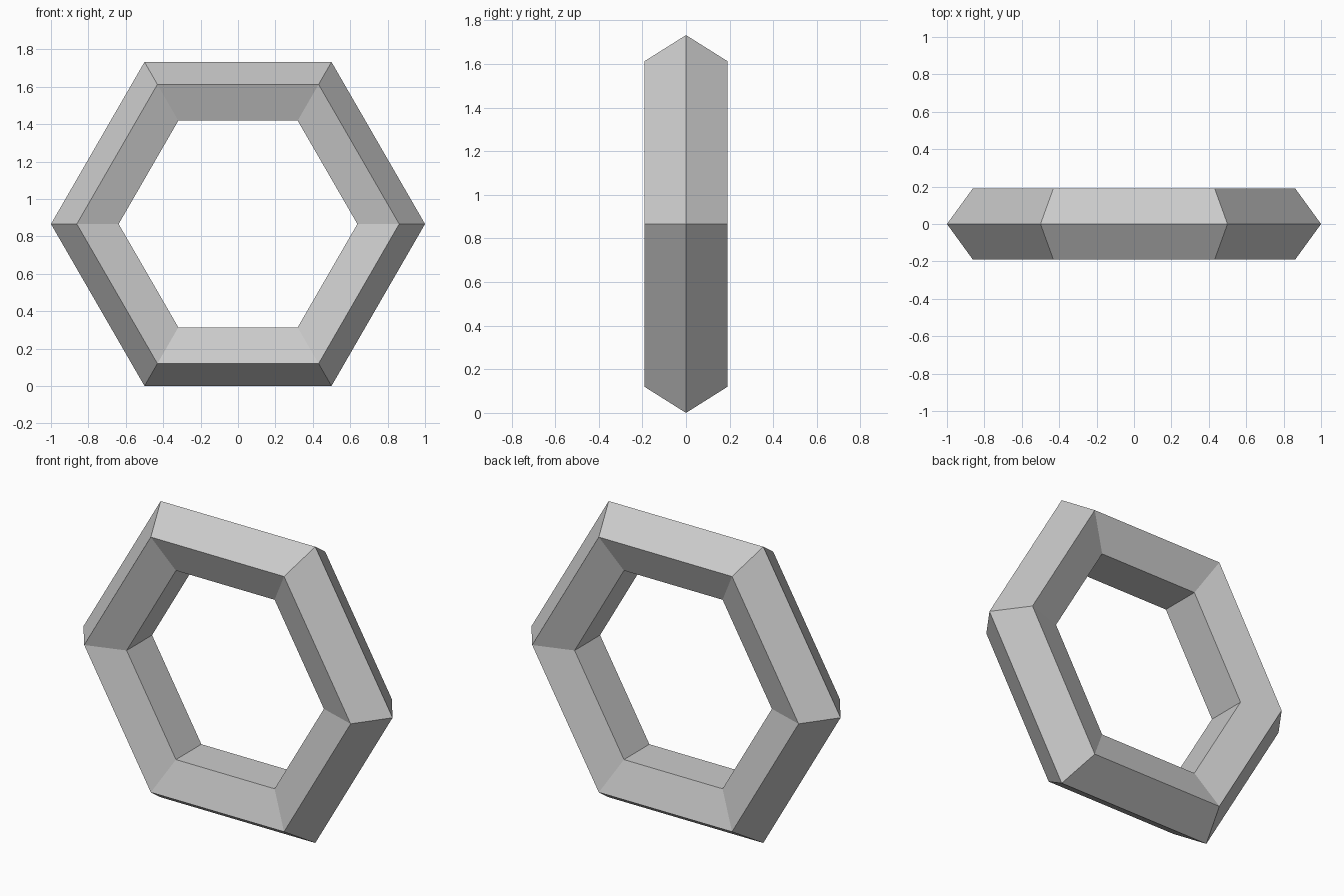
import bpy
from math import pi, sin

if "Cube" in bpy.data.objects:
    bpy.data.objects.remove(bpy.data.objects["Cube"])

# Hexagonal ring with a pentagonal section, standing on one flat side
bpy.ops.mesh.primitive_torus_add(
    major_segments=6, minor_segments=5,
    major_radius=0.8, minor_radius=0.2,
    location=(0, 0, sin(pi / 3)), rotation=(pi / 2, 0, 0))
ring = bpy.context.object
ring.name = "hexagonal_ring"
bpy.ops.object.shade_flat()
